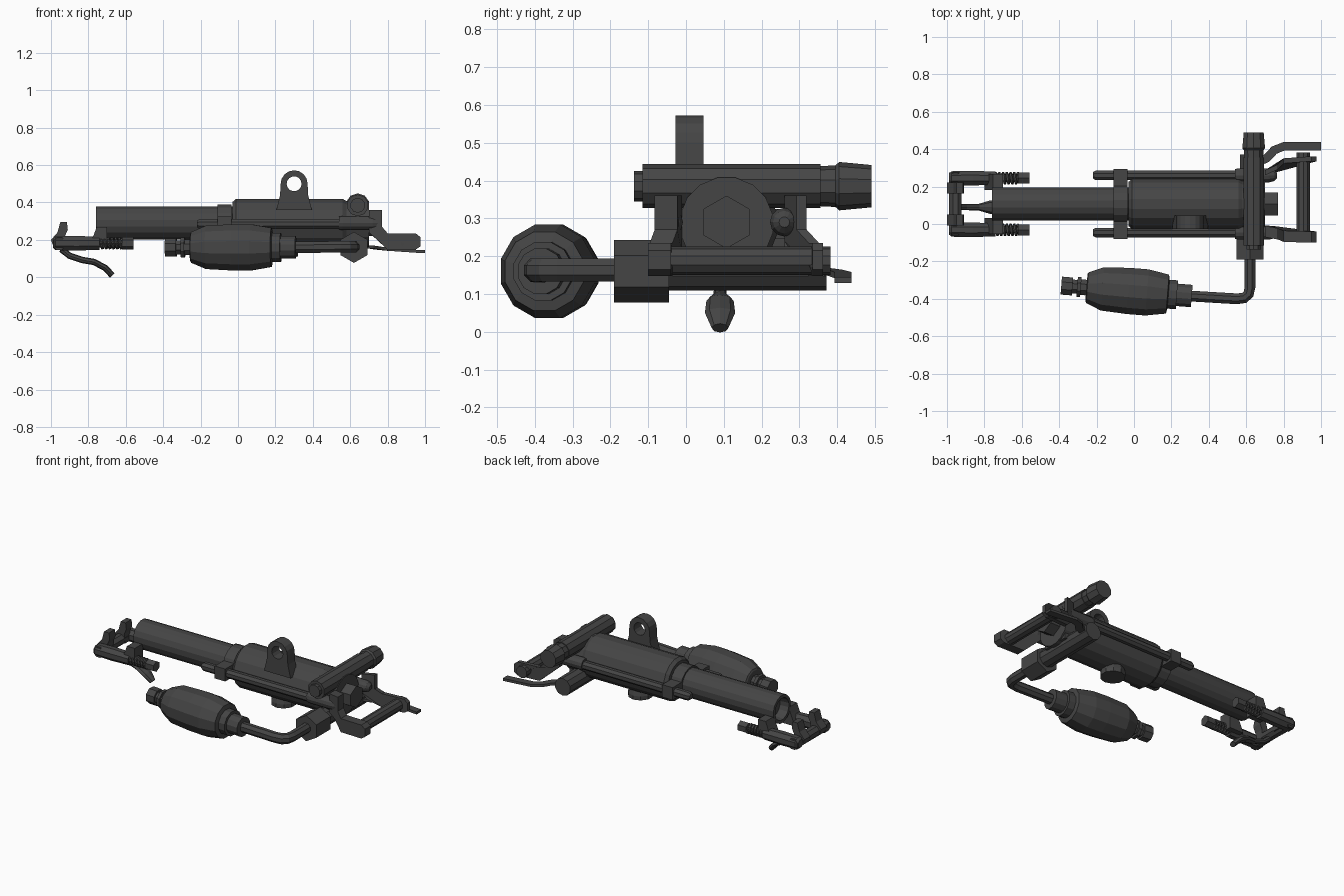
import bpy, bmesh
from math import sin, cos, pi
from mathutils import Vector as V

dark = bpy.data.materials.new("dark_steel")
dark.diffuse_color = (0.06, 0.06, 0.06, 1)
YC, ZC = 0.107, 0.29          # drill axis


def finish(name, bm):
    bmesh.ops.recalc_face_normals(bm, faces=bm.faces)
    me = bpy.data.meshes.new(name)
    bm.to_mesh(me)
    bm.free()
    me.materials.append(dark)
    ob = bpy.data.objects.new(name, me)
    bpy.context.collection.objects.link(ob)
    return ob


def skin(name, rings):
    """Bridge successive rings of points and cap both ends."""
    bm = bmesh.new()
    rs = [[bm.verts.new(p) for p in r] for r in rings]
    n = len(rs[0])
    for a, b in zip(rs, rs[1:]):
        for i in range(n):
            j = (i + 1) % n
            bm.faces.new((a[i], a[j], b[j], b[i]))
    bm.faces.new(rs[0])
    bm.faces.new(rs[-1])
    return finish(name, bm)


def ring(c, t, ru, rv, n, phase):
    up = V((1, 0, 0)) if abs(t.z) > 0.95 else V((0, 0, 1))
    u = up.cross(t).normalized()
    v = t.cross(u)
    return [c + u * ru * cos(phase + 2 * pi * i / n) + v * rv * sin(phase + 2 * pi * i / n)
            for i in range(n)]


def lathe(name, origin, axis, prof, n=14, phase=0.0):
    """Revolve (distance, radius) pairs around an axis."""
    a = V(axis).normalized()
    return skin(name, [ring(V(origin) + a * t, a, r, r, n, phase) for t, r in prof])


def sweep(name, pts, ru, rv, n=8, phase=0.0, widths=None):
    """Sweep an ellipse (or n=4 rectangle) along a path."""
    pts = [V(p) for p in pts]
    k = 2 ** 0.5 if n == 4 else 1
    ph = pi / 4 if n == 4 else phase
    rings = []
    for i, p in enumerate(pts):
        t = (pts[min(i + 1, len(pts) - 1)] - pts[max(i - 1, 0)]).normalized()
        w = widths[i] if widths else ru
        rings.append(ring(p, t, w * k, rv * k, n, ph))
    return skin(name, rings)


def box(name, x, y, z):
    return skin(name, [[V((xx, y[i], z[j])) for i, j in ((0, 0), (1, 0), (1, 1), (0, 1))] for xx in x])


def plate(name, prof, y0, y1):
    """Extrude an x-z outline between two y values."""
    return skin(name, [[V((x, y, z)) for x, z in prof] for y in (y0, y1)])


X, Y, Z = (1, 0, 0), (0, 1, 0), (0, 0, 1)

# main body, hollow-ended barrel, rear plug
lathe("body", (0, YC, 0.285), X, [(-0.03, 0.12), (-0.01, 0.137), (0.56, 0.137), (0.58, 0.125), (0.70, 0.125)], 16, pi / 16)
lathe("barrel", (0, YC, ZC), X, [(-0.70, 0.065), (-0.76, 0.07), (-0.76, 0.09), (0, 0.09)], 16, pi / 16)
lathe("rear_plug", (0, YC, ZC), X, [(0.69, 0.07), (0.77, 0.07)], 6, pi / 2)
lathe("lower_boss", (0.25, YC, 0), Z, [(0.11, 0.075), (0.135, 0.075), (0.20, 0.055)], 10)

# clamp collar holding the tie rods
lathe("collar_ring", (0, YC, 0.285), X, [(-0.11, 0.105), (-0.035, 0.105)], 16, pi / 16)
box("collar_plate", (-0.11, -0.035), (-0.08, 0.293), (0.245, 0.325))

# lifting eye: base plate below an arched ring
arc = [(0.30 + 0.072 * cos(a), 0.5 + 0.072 * sin(a)) for a in [pi * i / 8 for i in range(9)]]
eye = plate("lifting_eye", [(0.225, 0.44), (0.205, 0.36), (0.395, 0.36), (0.375, 0.44)] + arc, -0.028, 0.046)
cut = lathe("eye_cutter", (0.30, 0, 0.5), Y, [(-0.1, 0.04), (0.1, 0.04)], 14)
cut.hide_render = True
cut.hide_set(True)
mod = eye.modifiers.new("hole", "BOOLEAN")
mod.operation, mod.solver, mod.object = "DIFFERENCE", "EXACT", cut
bpy.context.view_layer.objects.active = eye
bpy.ops.object.modifier_apply(modifier="hole")
bpy.data.objects.remove(cut)

# paired parts either side of the drill axis
for s, side in ((-1, "near"), (1, "far")):
    y = YC + s * 0.153
    lathe("tie_rod_" + side, (0, y, 0.285), X,
          [(-0.22, 0.018), (-0.205, 0.028), (0.55, 0.028)], 8, pi / 8)
    lathe("tie_rod_end_" + side, (0, y, 0.29), X,
          [(0.54, 0.034), (0.56, 0.038), (0.72, 0.038), (0.75, 0.03), (0.765, 0.014)], 12)
    # front retainer arm, lug, bolt, spring and nut
    y = YC + s * 0.138
    lathe("retainer_arm_" + side, (0, y, 0.182), X,
          [(-0.99, 0.026), (-0.975, 0.04), (-0.86, 0.042), (-0.74, 0.038)], 8, pi / 8)
    plate("retainer_lug_" + side, [(-0.80, 0.16), (-0.70, 0.16), (-0.70, 0.27), (-0.755, 0.27), (-0.77, 0.23)],
          YC + s * 0.075, YC + s * 0.16)
    lathe("bolt_" + side, (0, y, 0.182), X, [(-0.75, 0.018), (-0.60, 0.018)], 8)
    helix = [(-0.74 + 0.12 * i / 60, y + 0.026 * cos(pi * i / 5), 0.182 + 0.026 * sin(pi * i / 5))
             for i in range(61)]
    sweep("spring_" + side, helix, 0.009, 0.009, 5)
    lathe("bolt_nut_" + side, (0, y, 0.182), X, [(-0.62, 0.034), (-0.56, 0.034)], 6, pi / 2)
    # upright horns gripping the tool shank
    plate("horn_" + side, [(-1.0, 0.20), (-0.985, 0.16), (-0.92, 0.16), (-0.925, 0.22),
                           (-0.91, 0.255), (-0.915, 0.295), (-0.95, 0.295), (-0.965, 0.24)],
          YC + s * 0.055, YC + s * 0.115)

# retainer cross bar and curved foot latch
sweep("retainer_bar", [(-0.955, -0.06, 0.18), (-0.955, 0.275, 0.18)], 0.036, 0.036, 8, pi / 8)
sweep("foot_latch", [(-0.945, 0.09, 0.15), (-0.90, 0.09, 0.115), (-0.83, 0.09, 0.092), (-0.77, 0.09, 0.082),
                     (-0.71, 0.09, 0.05), (-0.672, 0.09, 0.01)],
      0.02, 0.017, 8, 0, [0.016, 0.016, 0.018, 0.036, 0.04, 0.022])

# air inlet across the top rear, with flared hose end
lathe("air_inlet", (0.64, 0, 0.385), Y,
      [(-0.137, 0.04), (-0.115, 0.04), (-0.115, 0.058), (0.355, 0.058), (0.355, 0.053), (0.395, 0.055),
       (0.405, 0.064), (0.49, 0.056)], 10, pi / 10)

# lower cross valve with hexagonal nut
lathe("lower_valve", (0.62, 0, 0.165), Y, [(-0.06, 0.056), (0.372, 0.056)], 10, pi / 10)
lathe("valve_nut", (0.62, 0, 0.16), Y, [(-0.19, 0.083), (-0.045, 0.083)], 6, pi / 2)
box("valve_web", (0.57, 0.69), (0.02, 0.20), (0.17, 0.35))

# feed pipe from nut to oiler
sweep("feed_pipe", [(0.28, -0.384, 0.16), (0.55, -0.40, 0.163), (0.59, -0.395, 0.163), (0.612, -0.375, 0.163),
                    (0.62, -0.34, 0.163), (0.62, -0.17, 0.163)], 0.031, 0.033, 8, pi / 8)

# barrel-shaped oiler, slightly turned, with stepped end fittings
d = (1, -0.08, 0)
o = (-0.03, -0.358, 0.16)
lathe("oiler", o, d, [(-0.225, 0.075), (-0.22, 0.085), (-0.14, 0.12), (0.0, 0.128), (0.10, 0.128),
                      (0.21, 0.108), (0.215, 0.08), (0.26, 0.08), (0.26, 0.062), (0.34, 0.062)], 12, pi / 12)
lathe("oiler_tail", o, d, [(-0.36, 0.052), (-0.30, 0.052), (-0.30, 0.04), (-0.275, 0.04),
                           (-0.275, 0.058), (-0.255, 0.058), (-0.255, 0.045), (-0.22, 0.045)], 8, pi / 8)

# rear grip with its two brackets
lathe("grip", (0.905, 0, 0.188), Y, [(-0.09, 0.038), (0.382, 0.038)], 10, pi / 10)
out = [(0.70, 0.36), (0.77, 0.36), (0.77, 0.27), (0.80, 0.235), (0.95, 0.235), (0.975, 0.215),
       (0.975, 0.165), (0.95, 0.148), (0.80, 0.148), (0.74, 0.205), (0.70, 0.24)]


def bracket(name, y_a, y_b, th):
    rings = []
    for k in (0, th):
        rings.append([V((x, y_a + (y_b - y_a) * min(1, max(0, (x - 0.74) / 0.07)) + k, z)) for x, z in out])
    skin(name, rings)


bracket("grip_bracket_near", -0.07, -0.10, 0.06)
bracket("grip_bracket_far", 0.26, 0.335, 0.027)

# flat throttle lever
sweep("throttle_lever", [(0.66, 0.33, 0.165), (0.71, 0.352, 0.162), (0.75, 0.395, 0.156), (0.80, 0.415, 0.15),
                         (0.97, 0.415, 0.138), (1.0, 0.415, 0.137)], 0.023, 0.008, 4)
